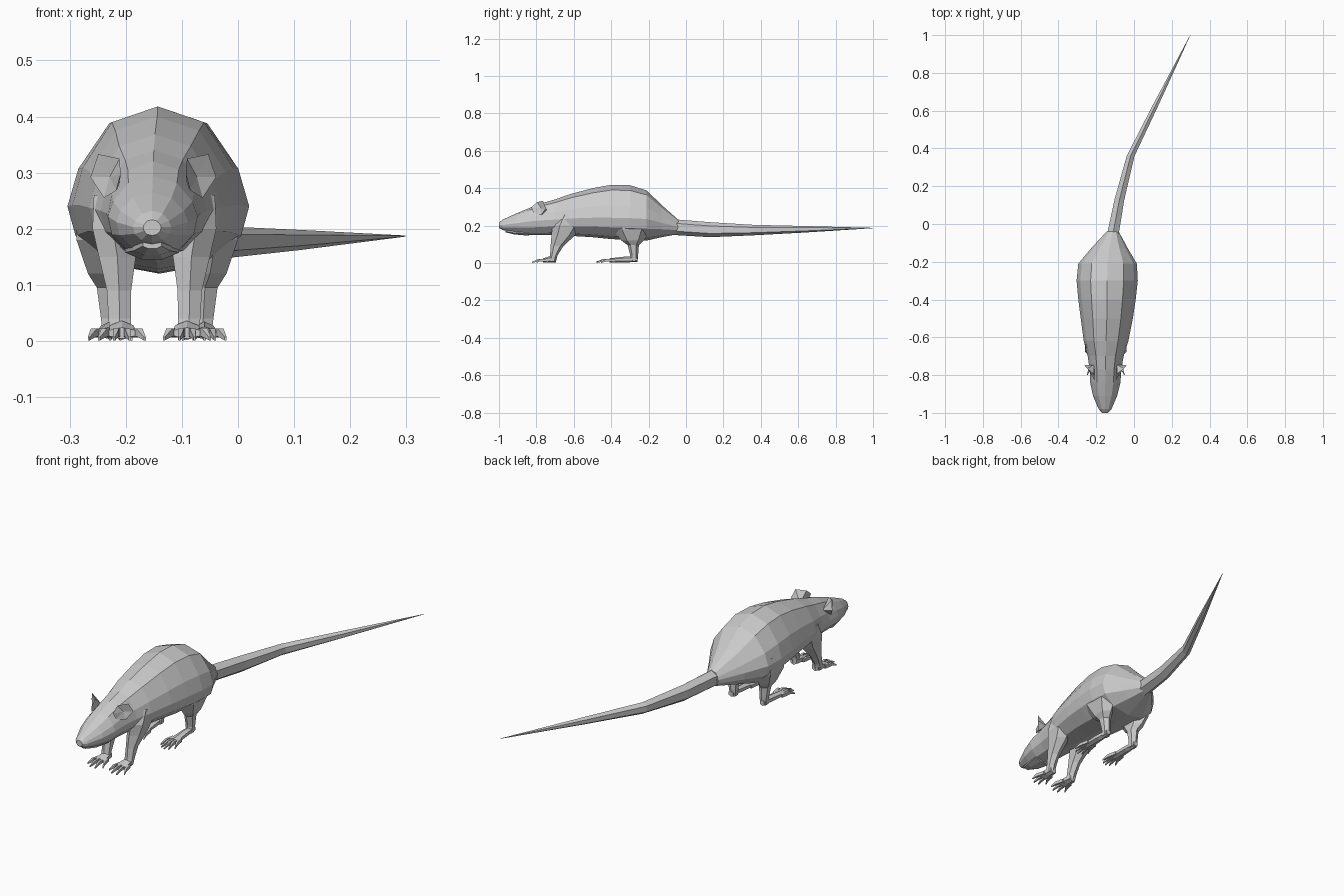
import bpy, bmesh, math
from mathutils import Vector


def finish(name, bm):
    bmesh.ops.recalc_face_normals(bm, faces=bm.faces)
    me = bpy.data.meshes.new(name)
    bm.to_mesh(me)
    bm.free()
    ob = bpy.data.objects.new(name, me)
    bpy.context.collection.objects.link(ob)
    return ob


def loft(name, rings):
    """Skin a list of point rings and cap both ends."""
    bm = bmesh.new()
    rows = [[bm.verts.new(p) for p in r] for r in rings]
    n = len(rows[0])
    for a, b in zip(rows, rows[1:]):
        for i in range(n):
            j = (i + 1) % n
            bm.faces.new((a[i], a[j], b[j], b[i]))
    bm.faces.new(rows[0])
    bm.faces.new(rows[-1])
    return finish(name, bm)


def ring(x, y, z, rx, r2, flat, n=6):
    """Ellipse ring; flat=True lies in the xy plane, otherwise in xz."""
    pts = []
    for i in range(n):
        t = 2 * math.pi * (i + 0.5) / n
        a, b = rx * math.cos(t), r2 * math.sin(t)
        pts.append((x + a, y + b, z) if flat else (x + a, y, z + b))
    return pts


HALF = [(0, 1), (0.54, 0.84), (0.88, 0.38), (1, 0), (0.91, -0.45), (0.56, -0.86), (0, -1)]
SECTION = HALF + [(-a, b) for a, b in HALF[-2:0:-1]]


def body_ring(y, cx, w, top, mid, bot):
    return [(cx + a * w, y, mid + b * ((top - mid) if b > 0 else (mid - bot)))
            for a, b in SECTION]


# body and head in one skin
loft("body", [body_ring(*r) for r in [
    (-1.00, -0.153, 0.016, 0.216, 0.203, 0.188),
    (-0.98, -0.153, 0.034, 0.232, 0.203, 0.176),
    (-0.91, -0.153, 0.064, 0.264, 0.212, 0.160),
    (-0.84, -0.152, 0.080, 0.293, 0.222, 0.150),
    (-0.77, -0.151, 0.084, 0.320, 0.228, 0.150),
    (-0.70, -0.150, 0.095, 0.340, 0.232, 0.150),
    (-0.62, -0.148, 0.118, 0.368, 0.238, 0.145),
    (-0.50, -0.144, 0.138, 0.400, 0.242, 0.138),
    (-0.40, -0.143, 0.152, 0.418, 0.242, 0.128),
    (-0.30, -0.142, 0.162, 0.416, 0.240, 0.122),
    (-0.21, -0.140, 0.155, 0.388, 0.235, 0.120),
    (-0.13, -0.130, 0.098, 0.310, 0.215, 0.138),
    (-0.04, -0.113, 0.032, 0.230, 0.192, 0.155)]])

# lower jaw
loft("lower_jaw", [ring(-0.153, y, z, w, h, False, 8) for y, z, w, h in [
    (-0.965, 0.172, 0.018, 0.008), (-0.92, 0.166, 0.036, 0.014),
    (-0.84, 0.166, 0.052, 0.022)]])

# tail
loft("tail", [ring(x, y, z, w, h, False, 6) for x, y, z, w, h in [
    (-0.115, -0.07, 0.192, 0.036, 0.042), (-0.077, 0.13, 0.178, 0.030, 0.040),
    (-0.018, 0.36, 0.176, 0.024, 0.028), (0.11, 0.62, 0.180, 0.018, 0.018),
    (0.298, 1.00, 0.187, 0.001, 0.001)]])


def toes(name, count, x, y, length, spread, root):
    for i in range(count):
        t = 2 * i / (count - 1) - 1
        l = length * (1 - 0.35 * t * t)
        x0, x1 = x + root * t, x + spread * t
        loft(f"{name}_{i + 1}", [
            ring(x0, y + 0.02, 0.014, 0.008, 0.011, False, 4),
            ring((x0 + x1) / 2, y - l * 0.5, 0.015, 0.0075, 0.010, False, 4),
            ring(x1, y - l, 0.004, 0.0025, 0.004, False, 4)])


for side, s in (("right", -1), ("left", 1)):
    c = -0.149
    # front leg
    loft(f"front_leg_{side}", [ring(c + s * dx, y, z, rx, ry, True) for dx, y, z, rx, ry in [
        (0.075, -0.610, 0.260, 0.038, 0.075), (0.074, -0.635, 0.200, 0.042, 0.080),
        (0.066, -0.655, 0.150, 0.038, 0.064), (0.063, -0.690, 0.090, 0.025, 0.034),
        (0.062, -0.707, 0.040, 0.023, 0.020), (0.060, -0.715, 0.008, 0.021, 0.020)]])
    # front foot
    fx = c + s * 0.058
    loft(f"front_foot_{side}", [
        ring(fx, -0.695, 0.020, 0.018, 0.018, False),
        ring(fx, -0.730, 0.019, 0.025, 0.017, False),
        ring(fx, -0.765, 0.014, 0.027, 0.010, False)])
    toes(f"front_toe_{side}", 4, fx, -0.755, 0.070, 0.041, 0.022)

    # hind leg with thigh
    c = -0.144
    loft(f"hind_leg_{side}", [ring(c + s * dx, y, z, rx, ry, True) for dx, y, z, rx, ry in [
        (0.105, -0.290, 0.260, 0.050, 0.100), (0.104, -0.290, 0.180, 0.046, 0.105),
        (0.094, -0.285, 0.120, 0.034, 0.060), (0.085, -0.282, 0.095, 0.026, 0.030),
        (0.082, -0.277, 0.040, 0.021, 0.021), (0.082, -0.280, 0.008, 0.017, 0.021)]])
    # hind foot
    hx = c + s * 0.084
    loft(f"hind_foot_{side}", [
        ring(hx, -0.258, 0.020, 0.013, 0.014, False),
        ring(hx, -0.320, 0.019, 0.019, 0.016, False),
        ring(hx, -0.410, 0.014, 0.025, 0.011, False)])
    toes(f"hind_toe_{side}", 5, hx, -0.400, 0.082, 0.038, 0.020)

    # cupped ear
    bm = bmesh.new()
    rim = [bm.verts.new((-0.151 + s * x, y, z)) for x, y, z in [
        (0.060, -0.795, 0.325), (0.098, -0.765, 0.333), (0.112, -0.748, 0.292),
        (0.088, -0.775, 0.255), (0.066, -0.815, 0.268), (0.058, -0.828, 0.298)]]
    cup = bm.verts.new((-0.151 + s * 0.078, -0.775, 0.292))
    back = bm.verts.new((-0.151 + s * 0.060, -0.745, 0.280))
    for i in range(6):
        a, b = rim[i], rim[(i + 1) % 6]
        bm.faces.new((a, b, cup))
        bm.faces.new((b, a, back))
    finish(f"ear_{side}", bm)
